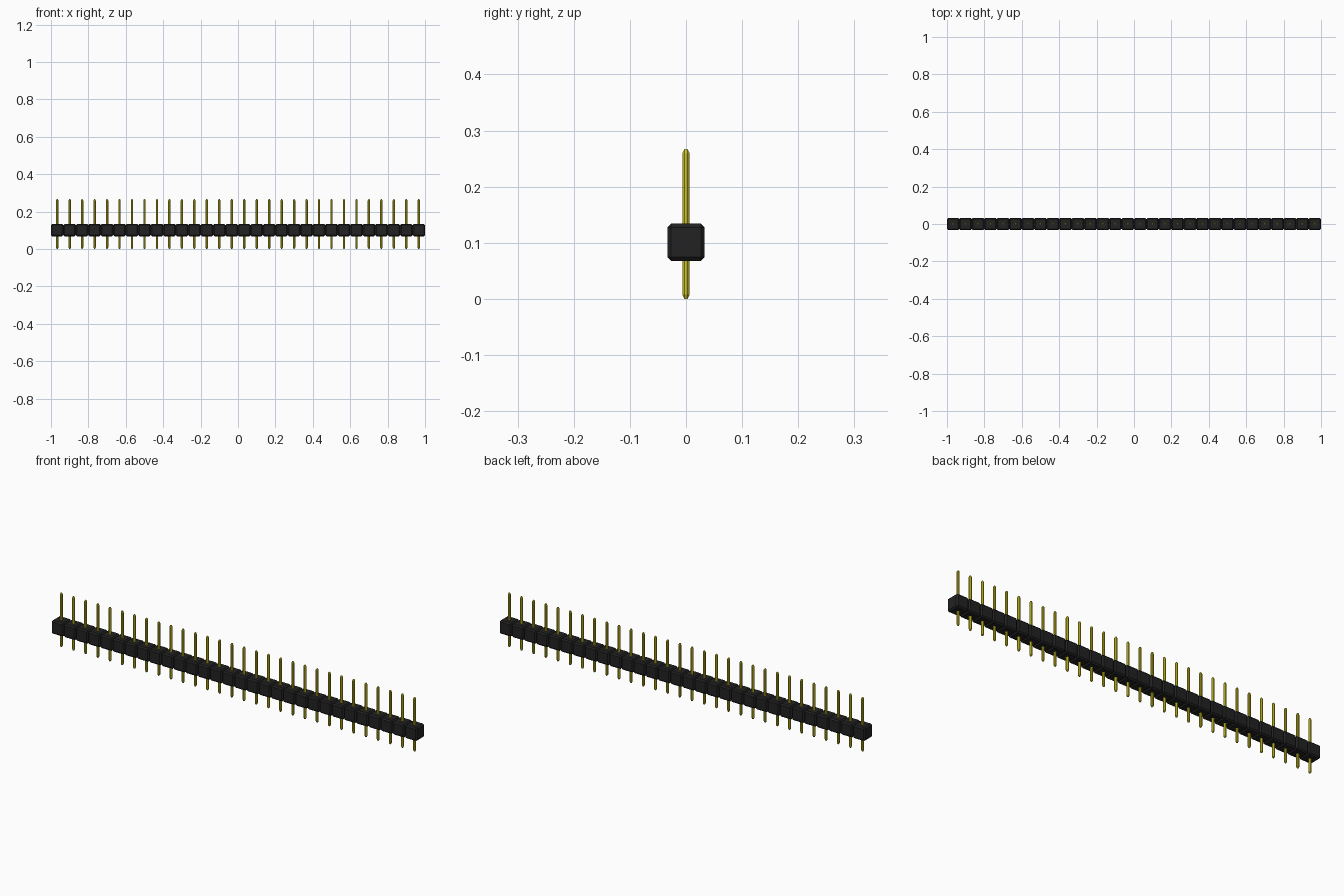
import bpy, bmesh

cube = bpy.data.objects.get("Cube")
if cube:
    bpy.data.objects.remove(cube, do_unlink=True)

COUNT = 30
PITCH = 2.0 / COUNT
FIRST_X = -1 + PITCH / 2


def material(name, rgb):
    mat = bpy.data.materials.new(name)
    mat.use_nodes = True
    mat.diffuse_color = (*rgb, 1)
    mat.node_tree.nodes["Principled BSDF"].inputs["Base Color"].default_value = (*rgb, 1)
    return mat


def chamfered_row(name, width, depth, height, z, chamfer, end_length, mat):
    """Chamfered box, repeated along x; end_length sets how tall the end chamfers are."""
    bm = bmesh.new()
    bmesh.ops.create_cube(bm, size=1)
    for v in bm.verts:
        v.co.x *= width
        v.co.y *= depth
        v.co.z *= depth
    bmesh.ops.bevel(bm, geom=bm.edges[:], offset=chamfer, segments=1,
                    affect='EDGES', profile=0.5)
    # Stretch the ends, then pull the two halves apart to the full height
    stretch = end_length / chamfer
    shift = (height - depth * stretch) / 2
    for v in bm.verts:
        v.co.z = v.co.z * stretch + (shift if v.co.z > 0 else -shift)
    mesh = bpy.data.meshes.new(name)
    bm.to_mesh(mesh)
    bm.free()
    mesh.materials.append(mat)
    obj = bpy.data.objects.new(name, mesh)
    obj.location = (FIRST_X, 0, z)
    bpy.context.collection.objects.link(obj)
    row = obj.modifiers.new("Row", 'ARRAY')
    row.count = COUNT
    row.use_relative_offset = False
    row.use_constant_offset = True
    row.constant_offset_displace = (PITCH, 0, 0)
    return obj


black = material("Black plastic", (0.016, 0.016, 0.016))
gold = material("Yellow gold", (0.62, 0.55, 0.015))

# Row of plastic housings, touching side by side
chamfered_row("housing_blocks", PITCH, 0.066, 0.066, 0.101, 0.0065, 0.0065, black)

# Row of pins running through the housings, with tapered tips
chamfered_row("pins", 0.0128, 0.0128, 0.267, 0.1335, 0.0038, 0.0075, gold)
